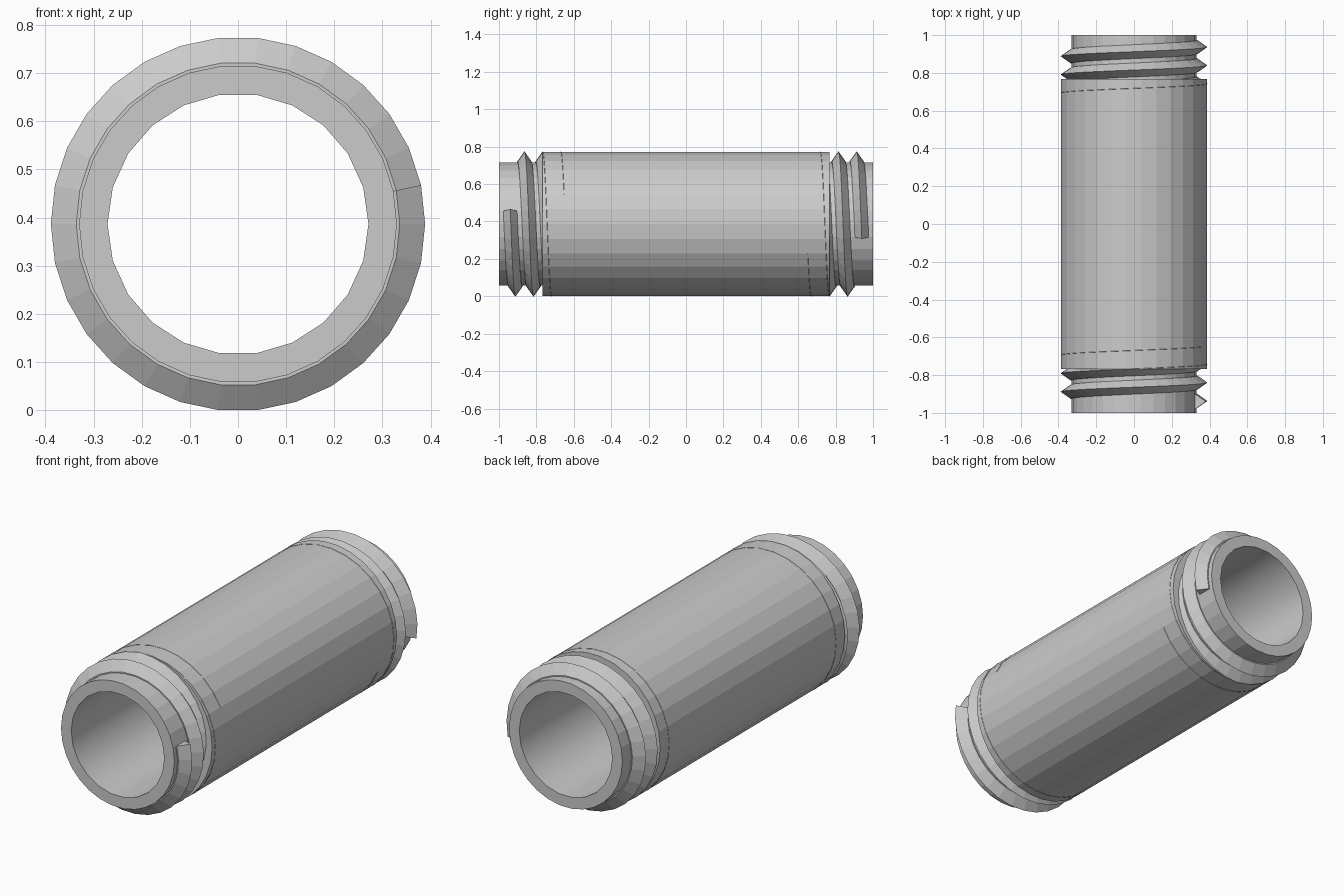
import bpy, bmesh
from math import cos, sin, radians, tau

AXIS_Z = 0.3865      # height of the pipe axis
SIDES, BORE_SIDES = 30, 22
NECK_R, BODY_R, BORE_R = 0.33, 0.3875, 0.271
CREST_R, ROOT_R = 0.3887, 0.336

cube = bpy.data.objects.get("Cube")
if cube:
    bpy.data.objects.remove(cube, do_unlink=True)

steel = bpy.data.materials.new("grey_steel")
steel.use_nodes = True
grey = (0.6, 0.6, 0.6, 1)
steel.diffuse_color = grey
steel.node_tree.nodes["Principled BSDF"].inputs["Base Color"].default_value = grey


def point(bm, radius, angle, y):
    return bm.verts.new((radius * cos(angle), y, AXIS_Z + radius * sin(angle)))


def bridge(bm, loops, closed=True):
    """Skin quads between successive vertex loops."""
    faces = []
    for a, b in zip(loops, loops[1:]):
        for i in range(len(a)):
            j = (i + 1) % len(a)
            faces.append(bm.faces.new((a[i], a[j], b[j], b[i])))
    return faces


def finish(bm, name):
    bmesh.ops.recalc_face_normals(bm, faces=bm.faces[:])
    mesh = bpy.data.meshes.new(name)
    bm.to_mesh(mesh)
    bm.free()
    mesh.materials.append(steel)
    obj = bpy.data.objects.new(name, mesh)
    bpy.context.collection.objects.link(obj)
    return obj


def lathe(bm, profile, sides):
    loops = [[point(bm, r, tau * i / sides, y) for i in range(sides)]
             for y, r in profile]
    return bridge(bm, loops)


# Pipe: faceted barrel with narrower necks and a through bore
bm = bmesh.new()
lathe(bm, [(-1, NECK_R), (-0.768, NECK_R), (-0.768, BODY_R),
           (0.768, BODY_R), (0.768, NECK_R), (1, NECK_R)], SIDES)
for face in lathe(bm, [(-1, BORE_R), (1, BORE_R)], BORE_SIDES):
    face.smooth = True

# Annular end faces between neck and bore
for end in (-1, 1):
    rim = [e for e in bm.edges if e.is_boundary
           and all(abs(v.co.y - end) < 1e-4 for v in e.verts)]
    bmesh.ops.triangle_fill(bm, edges=rim, use_beauty=True, normal=(0, end, 0))
finish(bm, "pipe")


# Helical thread: V section swept round the neck, running under the barrel
def thread(name, end):
    section = [(0.32, -0.037), (ROOT_R, -0.037), (CREST_R, 0),
               (ROOT_R, 0.037), (0.32, 0.037)]
    steps, start_y, rise = 89, -0.94, 0.00324
    bm = bmesh.new()
    loops = []
    for k in range(steps + 1):
        angle = radians(12 * (1 - k)) * end
        y = start_y + rise * k
        loops.append([point(bm, r, angle, end * (y + dy)) for r, dy in section])
    bridge(bm, loops)
    for cap in (loops[0], loops[-1]):
        bm.faces.new(cap)
    return finish(bm, name)


thread("front_thread", 1)
thread("back_thread", -1)
